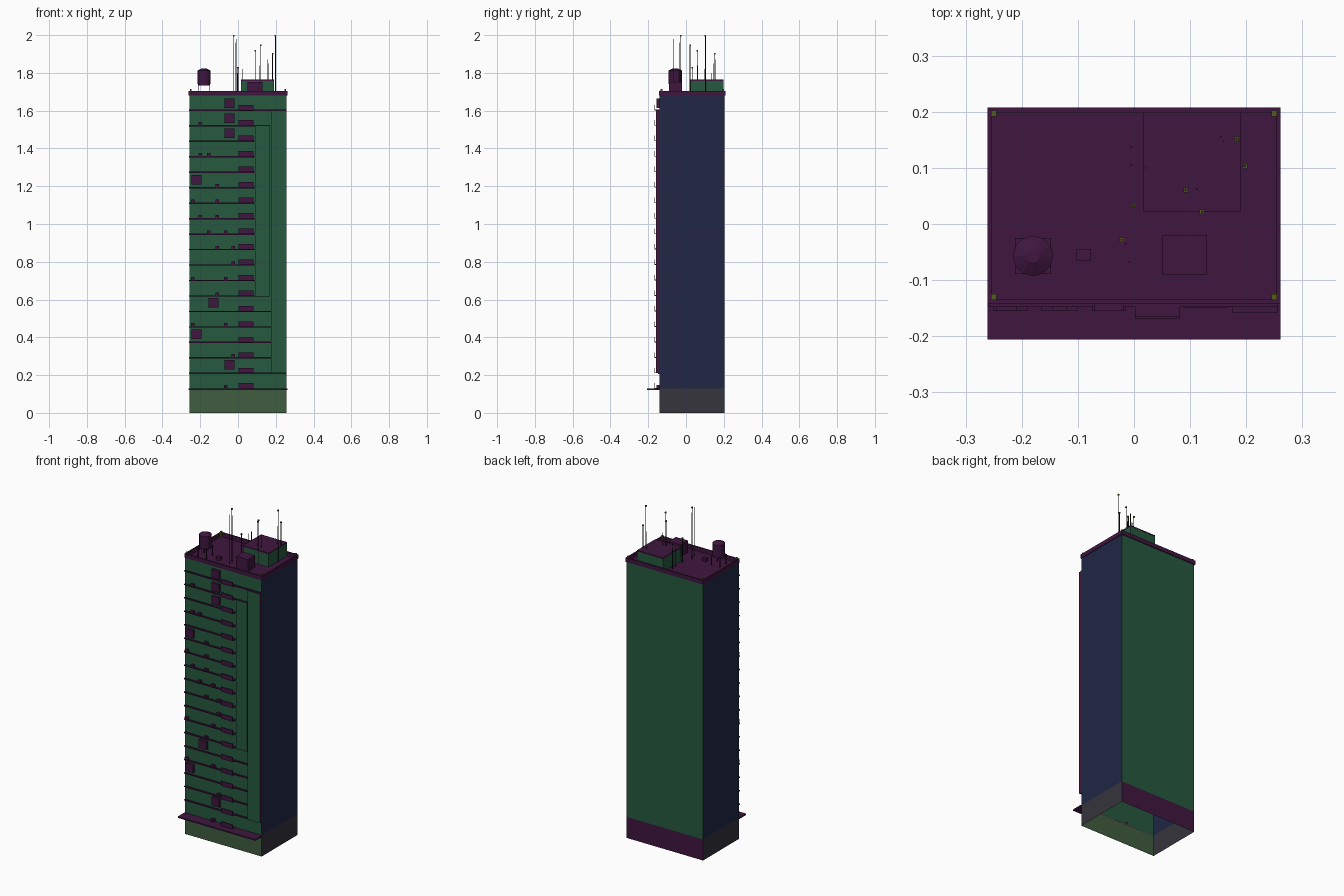
import bpy, bmesh, math

if "Cube" in bpy.data.objects:
    bpy.data.objects.remove(bpy.data.objects["Cube"])


def mat(name, rgb):
    m = bpy.data.materials.new(name)
    m.diffuse_color = (*rgb, 1)
    m.use_nodes = True
    m.node_tree.nodes["Principled BSDF"].inputs["Base Color"].default_value = m.diffuse_color
    return m


GREEN = mat("green_wall", (0.02, 0.10, 0.05))
NAVY = mat("navy_wall", (0.015, 0.02, 0.06))
PURPLE = mat("dark_purple", (0.05, 0.008, 0.05))
SHOP = mat("shopfront_green", (0.05, 0.11, 0.05))
GREY = mat("dark_grey", (0.035, 0.035, 0.045))
OLIVE = mat("olive_metal", (0.09, 0.11, 0.01))
BLACK = mat("black_metal", (0.01, 0.01, 0.01))


def finish(name, bm, mats):
    me = bpy.data.meshes.new(name)
    bm.to_mesh(me)
    bm.free()
    for m in mats:
        me.materials.append(m)
    ob = bpy.data.objects.new(name, me)
    bpy.context.collection.objects.link(ob)
    return ob


def add_box(bm, x0, x1, y0, y1, z0, z1):
    vs = bmesh.ops.create_cube(bm, size=1)["verts"]
    for v in vs:
        v.co.x = x1 if v.co.x > 0 else x0
        v.co.y = y1 if v.co.y > 0 else y0
        v.co.z = z1 if v.co.z > 0 else z0


def boxes(name, items, m=PURPLE, front=None):
    """One object from several boxes; front gives the -y/+y faces another colour."""
    bm = bmesh.new()
    for b in items:
        add_box(bm, *b)
    bm.normal_update()
    if front:
        for f in bm.faces:
            f.material_index = 1 if abs(f.normal.y) > 0.5 else 0
    return finish(name, bm, [m, front] if front else [m])


def shell(name, z0, z1, front, side, back):
    """Four wall sheets, open at the top and bottom."""
    bm = bmesh.new()
    add_box(bm, -W, W, F, B, z0, z1)
    bm.normal_update()
    bmesh.ops.delete(bm, geom=[f for f in bm.faces if abs(f.normal.z) > 0.5],
                     context='FACES_ONLY')
    for f in bm.faces:
        f.material_index = 0 if f.normal.y < -0.5 else 2 if f.normal.y > 0.5 else 1
    return finish(name, bm, [front, side, back])


def add_rod(bm, x, y, z0, z1, r, n=6, r2=None):
    vs = bmesh.ops.create_cone(bm, cap_ends=True, segments=n, radius1=r,
                               radius2=r if r2 is None else r2, depth=z1 - z0)["verts"]
    bmesh.ops.translate(bm, vec=(x, y, (z0 + z1) / 2), verts=vs)


W, F, B, ROOF, TOP = 0.257, -0.14, 0.203, 1.68, 1.705

# Main walls
shell("ground_floor_walls", 0, 0.128, SHOP, GREY, PURPLE)
shell("tower_walls", 0.128, ROOF, GREEN, NAVY, GREEN)

# Roof slab and parapet
boxes("roof_deck", [(-W, W, F, B, ROOF - 0.003, ROOF)])
boxes("parapet", [(-0.261, 0.261, B - 0.004, 0.208, ROOF, TOP),
                  (-0.261, 0.261, F - 0.002, F + 0.006, ROOF, TOP),
                  (-0.261, -0.254, F, B, ROOF, TOP),
                  (0.254, 0.261, F, B, ROOF, TOP)])
boxes("corner_posts", [(x - .005, x + .005, y - .005, y + .005, ROOF, 1.714)
                       for x in (-0.25, 0.25) for y in (-0.13, 0.197)], OLIVE)

# Entrance canopy
boxes("canopy", [(-0.261, 0.261, -0.206, F, 0.122, 0.13)])

# Floor ledges and balconies
levels = [0.128 + 0.0819 * i for i in range(19)]
ledges = []
for i, z in enumerate(levels[1:], 1):
    right = W if i in (1, 18) else 0.175 if i < 6 else 0.17 if i in (6, 17) else 0.09
    ledges.append((-W - 0.002, right, -0.148, F, z - 0.004, z + 0.003))
boxes("floor_ledges", ledges)
boxes("balcony_floors", [(0.002, 0.082, -0.168, F, z, z + 0.004) for z in levels])
boxes("balcony_fronts", [(0.002, 0.082, -0.168, -0.165, z, z + 0.029) for z in levels])

# Raised columns on the right of the front
boxes("outer_column", [(0.175, W, -0.158, F, 0.21, 1.602)], PURPLE, GREEN)
boxes("inner_column", [(0.09, 0.167, -0.150, F, 0.619, 1.52)], PURPLE, GREEN)

# Square wall boxes
panels = [(-0.045, 1.64), (-0.045, 1.56), (-0.045, 1.48), (-0.22, 1.235),
          (-0.13, 0.582), (-0.22, 0.417), (-0.045, 0.255)]
boxes("wall_boxes", [(x - .026, x + .026, -0.155, F, z - .025, z + .025)
                     for x, z in panels])

# Small air conditioners standing on ledges
units = {17: [-.2], 15: [-.2, -.155], 13: [-.11], 12: [-.24, -.11], 11: [-.2, -.11],
         10: [-.155, -.065], 9: [-.11, -.11 + .085], 8: [-.025], 7: [-.24, -.065],
         6: [-.11], 4: [-.24, -.065], 2: [-.025], 0: [-.065]}
boxes("air_conditioners", [(x - .01, x + .01, -0.155, F, levels[i] + .003, levels[i] + .019)
                           for i, xs in units.items() for x in xs])

# Rooftop rooms and vent
boxes("roof_house", [(0.017, 0.19, 0.023, 0.198, ROOF, 1.76)], GREEN)
boxes("roof_house_cap", [(0.016, 0.191, 0.022, 0.199, 1.758, 1.765)])
boxes("stair_box", [(0.05, 0.13, -0.09, -0.02, ROOF, 1.752)])
boxes("roof_vent", [(-0.103, -0.077, -0.065, -0.045, ROOF, 1.70)])

# Water tank on legs
tx, ty = -0.18, -0.057
bm = bmesh.new()
add_rod(bm, tx, ty, 1.74, 1.812, 0.035, 12)
add_rod(bm, tx, ty, 1.812, 1.824, 0.036, 12, 0.012)
finish("water_tank", bm, [PURPLE])
boxes("tank_platform", [(tx - .032, tx + .032, ty - .032, ty + .032, 1.733, 1.74)])
boxes("tank_legs", [(tx + a - .002, tx + a + .002, ty + b - .002, ty + b + .002, ROOF, 1.735)
                    for a in (-.028, .028) for b in (-.028, .028)], BLACK)

# Antenna masts: x, y, top height, has a tip
masts = [(-.022, -.028, 2.0, 1), (.198, .103, 2.0, 1), (.121, .022, 1.95, 1),
         (.092, .06, 1.92, 1), (.183, .152, 1.905, 1), (0, .033, 1.83, 1),
         (-.008, -.068, 1.98, 0), (-.015, -.035, 1.96, 0), (.112, .062, 1.84, 0),
         (.155, .155, 1.87, 0), (.16, .147, 1.85, 0), (.022, .1, 1.82, 0),
         (-.005, .137, 1.8, 0), (-.005, .105, 1.8, 0)]
rods = bmesh.new()
tips = []
for x, y, top, tip in masts:
    add_rod(rods, x, y, ROOF, top, 0.0022 if tip else 0.0015)
    if tip:
        tips.append((x - .004, x + .004, y - .004, y + .004, top - .008, top))
finish("antenna_masts", rods, [BLACK])
boxes("antenna_tips", tips, OLIVE)
